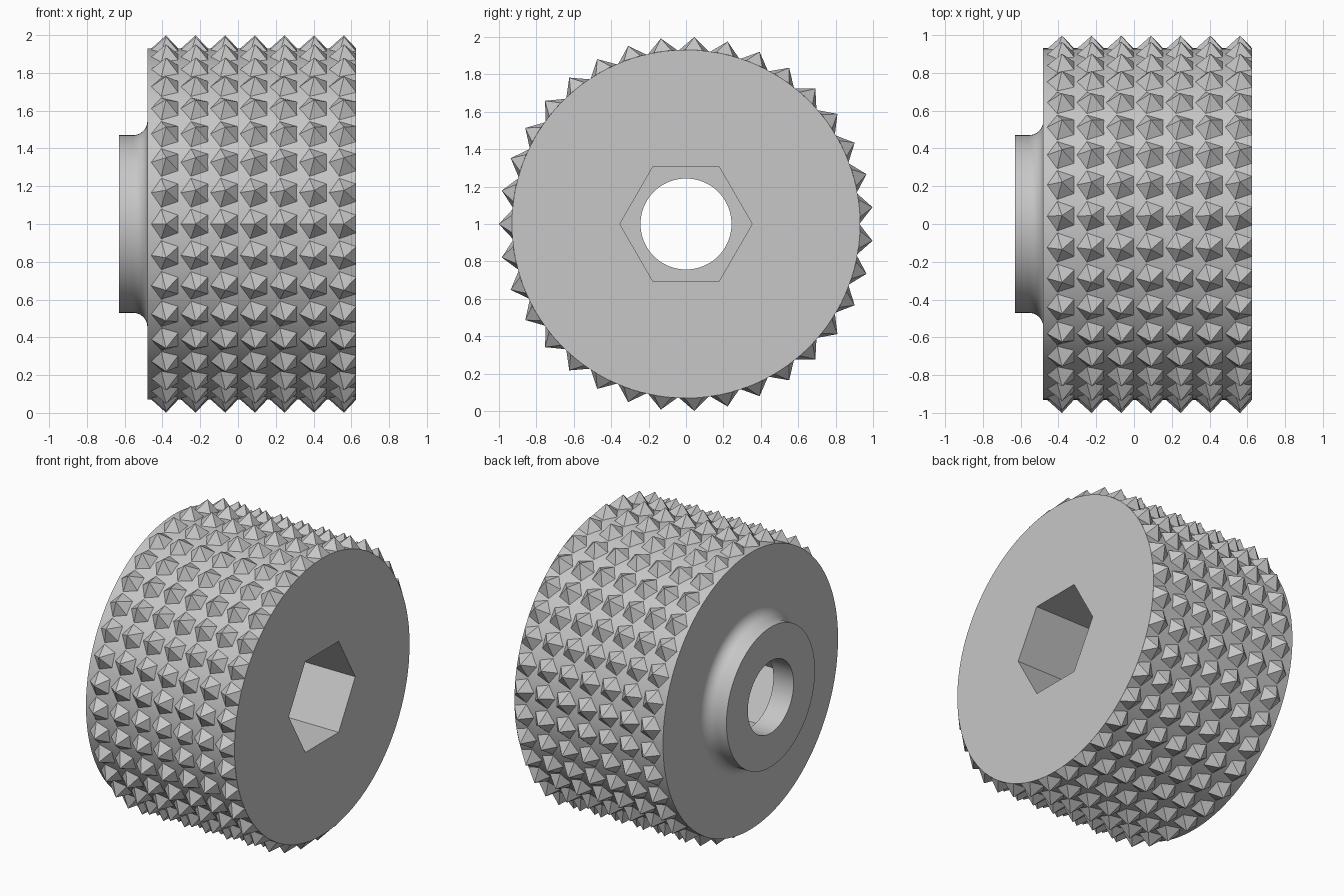
import bpy, bmesh
from math import pi, sin, cos, radians
from mathutils import Vector

if "Cube" in bpy.data.objects:
    bpy.data.objects.remove(bpy.data.objects["Cube"], do_unlink=True)

grey = bpy.data.materials.new("plain grey")
grey.use_nodes = True
colour = (0.57, 0.57, 0.57, 1)
grey.diffuse_color = colour
grey.node_tree.nodes["Principled BSDF"].inputs["Base Color"].default_value = colour

AXIS = Vector((0, 0, 1))      # centre line of the wheel runs along x
LEFT, RIGHT, HUB_END = -0.48, 0.625, -0.63
SEGMENTS = 120


def add_object(name, bm):
    bmesh.ops.recalc_face_normals(bm, faces=bm.faces)
    mesh = bpy.data.meshes.new(name)
    bm.to_mesh(mesh)
    bm.free()
    mesh.materials.append(grey)
    obj = bpy.data.objects.new(name, mesh)
    bpy.context.collection.objects.link(obj)
    return obj


def radial(angle):
    return Vector((0, cos(angle), sin(angle)))


def hex_radius(angle, apothem=0.306):
    return apothem / cos(angle % (pi / 3) - pi / 6)


# Drum, hub fillet, round bore and hexagonal socket as one turned body
fillet = 0.075
profile = [(HUB_END, 0.243), (HUB_END, 0.47)]
for i in range(9):
    t = i / 8 * pi / 2
    profile.append((LEFT - fillet + fillet * sin(t), 0.47 + fillet * (1 - cos(t))))
profile += [(LEFT, 0.93), (RIGHT, 0.93), (RIGHT, None), (LEFT, None), (LEFT, 0.243)]

bm = bmesh.new()
loops = []
for x, r in profile:
    loop = []
    for i in range(SEGMENTS):
        a = 2 * pi * i / SEGMENTS
        radius = hex_radius(a) if r is None else r
        loop.append(bm.verts.new(AXIS + Vector((x, 0, 0)) + radial(a) * radius))
    loops.append(loop)
for a, b in zip(loops, loops[1:] + loops[:1]):
    for i in range(SEGMENTS):
        j = (i + 1) % SEGMENTS
        bm.faces.new((a[i], a[j], b[j], b[i]))
body = add_object("wheel_body", bm)
bpy.ops.object.select_all(action='DESELECT')
body.select_set(True)
bpy.context.view_layer.objects.active = body
bpy.ops.object.shade_smooth_by_angle(angle=radians(30))

# Five-sided spikes in seven rings around the drum
SPIKES, RINGS, PITCH = 35, 7, 0.157
bm = bmesh.new()
for ring in range(RINGS):
    x = Vector((-0.381 + ring * PITCH, 0, 0))
    for n in range(SPIKES):
        a = pi + 2 * pi * n / SPIKES
        out, side = radial(a), radial(a + pi / 2)
        tip = bm.verts.new(AXIS + x + out)
        base = []
        for k in range(5):
            t = pi + k * 2 * pi / 5
            offset = Vector((cos(t), 0, 0)) + side * sin(t)
            base.append(bm.verts.new(AXIS + x + out * 0.924 + offset * 0.085))
        bm.faces.new(base)
        for k in range(5):
            bm.faces.new((base[k], base[(k + 1) % 5], tip))
# Trim spike bases flush with the drum ends
for end, normal in ((LEFT, -1), (RIGHT, 1)):
    bmesh.ops.bisect_plane(bm, geom=bm.verts[:] + bm.edges[:] + bm.faces[:],
                           plane_co=(end - normal * 0.0005, 0, 0),
                           plane_no=(normal, 0, 0), clear_outer=True)
add_object("drum_spikes", bm)
